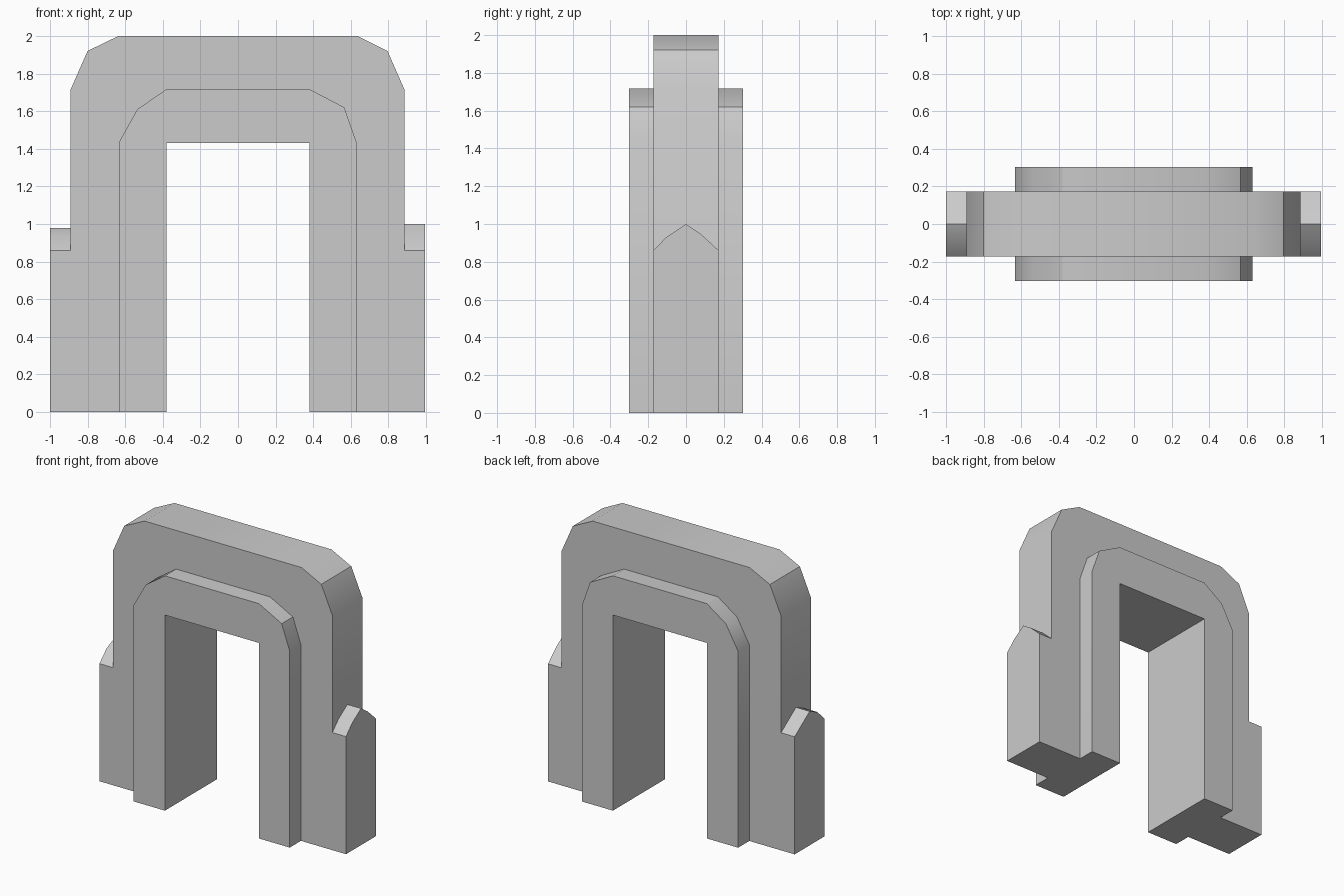
import bpy, bmesh, math
from mathutils import Vector

if "Cube" in bpy.data.objects:
    bpy.data.objects.remove(bpy.data.objects["Cube"])


def extrude_profile(name, points, to_3d, depth):
    """Close a 2D profile into a face and extrude it along the depth vector."""
    bm = bmesh.new()
    face = bm.faces.new([bm.verts.new(to_3d(*p)) for p in points])
    result = bmesh.ops.extrude_face_region(bm, geom=[face])
    moved = [v for v in result["geom"] if isinstance(v, bmesh.types.BMVert)]
    bmesh.ops.translate(bm, vec=Vector(depth), verts=moved)
    bmesh.ops.recalc_face_normals(bm, faces=bm.faces[:])
    mesh = bpy.data.meshes.new(name)
    bm.to_mesh(mesh)
    bm.free()
    obj = bpy.data.objects.new(name, mesh)
    bpy.context.collection.objects.link(obj)
    bpy.ops.object.select_all(action='DESELECT')
    bpy.context.view_layer.objects.active = obj
    obj.select_set(True)
    bpy.ops.object.shade_smooth_by_angle(angle=math.radians(33))
    return obj


def arch(name, outer, inner, half_depth):
    """Upside-down U between two outlines that both run left to right."""
    return extrude_profile(name, outer + inner[::-1],
                           lambda x, z: (x, -half_depth, z), (0, 2 * half_depth, 0))


# Outlines in the front plane, from left foot to right foot
opening = [(-0.38, 0), (-0.38, 1.43), (0.38, 1.43), (0.38, 0)]
trim = [(-0.633, 0), (-0.633, 1.435), (-0.535, 1.61), (-0.38, 1.717),
        (0.38, 1.717), (0.565, 1.62), (0.63, 1.435), (0.63, 0)]
outside = [(-0.89, 0), (-0.89, 1.715), (-0.80, 1.92), (-0.635, 2.0),
           (0.635, 2.0), (0.795, 1.92), (0.885, 1.715), (0.885, 0)]

# Deep inner arch lining the opening, and the thinner outer arch around it
arch("inner_arch", trim, opening, 0.302)
arch("outer_arch", outside, trim, 0.173)

# Side buttresses with peaked tops
W = 0.173
right_top = [(-W, 0.86), (-0.105, 0.93), (0, 1.0), (0.075, 0.95), (W, 0.86)]
left_top = [(-W, 0.86), (-0.09, 0.94), (0.0, 0.98), (W, 0.86)]
for name, top, x0, x1 in (("right_buttress", right_top, 0.885, 0.995),
                          ("left_buttress", left_top, -0.89, -1.0)):
    extrude_profile(name, [(-W, 0)] + top + [(W, 0)],
                    lambda y, z, x=x0: (x, y, z), (x1 - x0, 0, 0))
